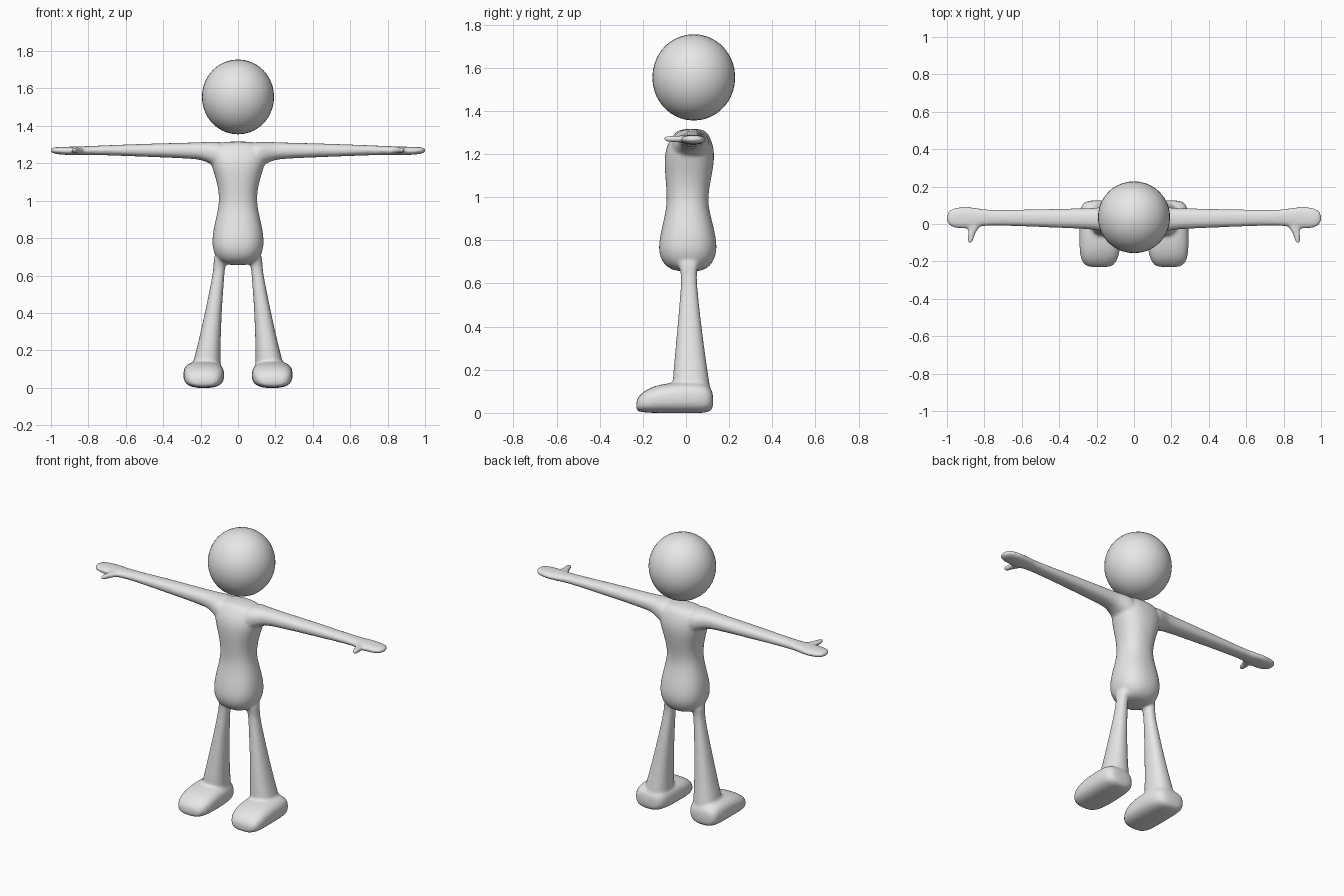
import bpy, bmesh, math

grey = bpy.data.materials.new("plain grey")
grey.diffuse_color = (0.8, 0.8, 0.8, 1)


def add_object(name, bm):
    mesh = bpy.data.meshes.new(name)
    bm.to_mesh(mesh)
    bm.free()
    mesh.materials.append(grey)
    obj = bpy.data.objects.new(name, mesh)
    bpy.context.collection.objects.link(obj)
    return obj


def loft(bm, axis, rings, power=2.3, side=1, sides=24):
    """Skin rings (t, a0, a1, b0, b1): t runs along the axis, a and b are the extents across it."""
    loops = []
    for t, a0, a1, b0, b1 in rings:
        loop = []
        for i in range(sides):
            ang = 2 * math.pi * i / sides
            c, s = math.cos(ang), math.sin(ang)
            a = (a0 + a1) / 2 + (a1 - a0) / 2 * math.copysign(abs(c) ** (2 / power), c)
            b = (b0 + b1) / 2 + (b1 - b0) / 2 * math.copysign(abs(s) ** (2 / power), s)
            x, y, z = {'X': (t, a, b), 'Y': (a, t, b), 'Z': (a, b, t)}[axis]
            loop.append(bm.verts.new((x * side, y, z)))
        loops.append(loop)
    faces = [bm.faces.new(loops[0]), bm.faces.new(loops[-1][::-1])]
    for lo, hi in zip(loops, loops[1:]):
        for i in range(sides):
            j = (i + 1) % sides
            faces.append(bm.faces.new((lo[i], hi[i], hi[j], lo[j])))
    bmesh.ops.recalc_face_normals(bm, faces=faces)


# Body: torso, arms, hands, legs and feet skinned, then fused into one smooth surface
body = bmesh.new()

# torso
loft(body, 'Z', [
    (0.655, -.05, .05, -.04, .06),
    (0.67, -.09, .09, -.08, .10),
    (0.70, -.122, .122, -.113, .128),
    (0.76, -.142, .142, -.132, .148),
    (0.85, -.133, .133, -.115, .133),
    (0.95, -.107, .107, -.09, .104),
    (1.02, -.10, .10, -.09, .104),
    (1.10, -.113, .113, -.097, .12),
    (1.18, -.14, .14, -.102, .134),
    (1.24, -.155, .155, -.09, .127),
    (1.29, -.14, .14, -.06, .108),
    (1.318, -.09, .09, -.03, .08)])

for side in (1, -1):
    # arm and mitten hand
    loft(body, 'X', [
        (0.06, -.08, .12, 1.15, 1.317),
        (0.13, -.06, .105, 1.185, 1.316),
        (0.18, -.035, .088, 1.215, 1.314),
        (0.24, -.027, .084, 1.225, 1.311),
        (0.50, -.017, .08, 1.235, 1.305),
        (0.78, -.005, .074, 1.246, 1.293),
        (0.84, -.018, .086, 1.244, 1.291),
        (0.89, -.026, .094, 1.244, 1.289),
        (0.95, -.024, .09, 1.246, 1.288),
        (0.985, -.012, .078, 1.252, 1.286),
        (1.002, .01, .055, 1.258, 1.28)], side=side)
    # thumb
    loft(body, 'Y', [
        (0.03, .81, .89, 1.25, 1.287),
        (-0.02, .825, .885, 1.252, 1.286),
        (-0.05, .85, .888, 1.254, 1.285),
        (-0.085, .858, .892, 1.256, 1.284),
        (-0.105, .868, .888, 1.262, 1.28)], side=side)
    # leg
    loft(body, 'Z', [
        (0.06, .09, .255, -.06, .12),
        (0.15, .093, .237, -.063, .108),
        (0.22, .093, .218, -.056, .096),
        (0.40, .088, .177, -.04, .072),
        (0.60, .073, .136, -.022, .05),
        (0.66, .068, .13, -.024, .05),
        (0.72, .05, .13, -.05, .07)], side=side)
    # foot
    loft(body, 'Y', [
        (-.232, .13, .24, .012, .055),
        (-.215, .10, .272, .004, .085),
        (-.17, .078, .29, 0, .118),
        (-.10, .072, .293, -.002, .137),
        (0.0, .074, .293, -.002, .145),
        (0.07, .082, .29, -.002, .142),
        (0.108, .10, .278, .004, .125),
        (0.127, .14, .25, .02, .095)], power=2.7, side=side)

body_obj = add_object("body", body)
body_obj.modifiers.new("round", 'SUBSURF').levels = 2
body_obj.modifiers["round"].render_levels = 2
fuse = body_obj.modifiers.new("fuse", 'REMESH')
fuse.mode = 'VOXEL'
fuse.voxel_size = 0.009
fuse.use_smooth_shade = True
soften = body_obj.modifiers.new("soften", 'SMOOTH')
soften.factor = 0.5
soften.iterations = 5

# Head: a rounded cube, floating just above the shoulders
head = bmesh.new()
bmesh.ops.create_cube(head, size=2)
bmesh.ops.subdivide_edges(head, edges=head.edges[:], cuts=11, use_grid_fill=True)
for v in head.verts:
    v.co = v.co.normalized()
    v.co *= 1 + 0.06 * (sum(c ** 4 for c in v.co) < 0)
    v.co = (v.co.x * .193, v.co.y * .192 + .036, v.co.z * .2 + 1.555)
for f in head.faces:
    f.smooth = True
add_object("head", head)
